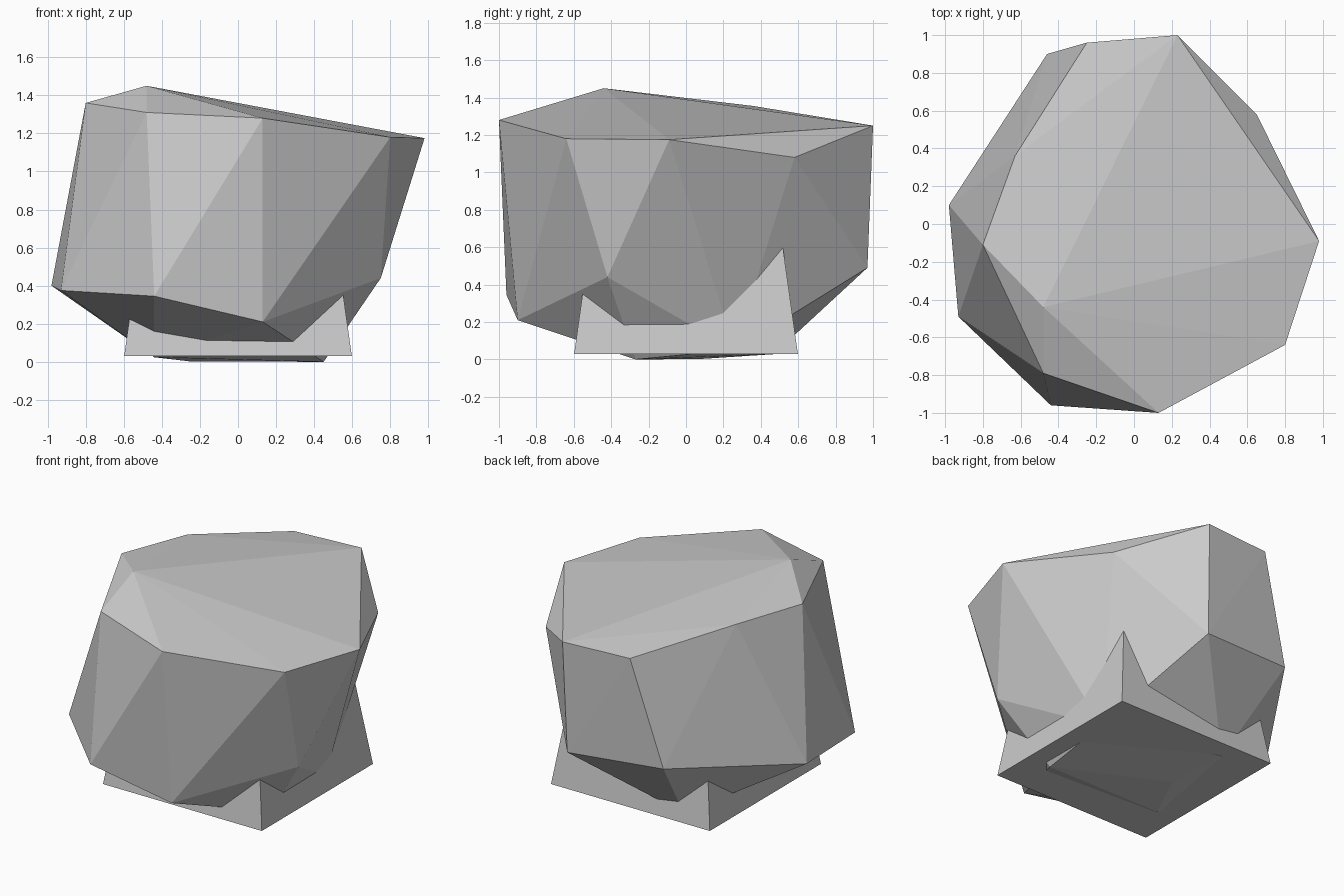
import bpy, bmesh

if "Cube" in bpy.data.objects:
    bpy.data.objects.remove(bpy.data.objects["Cube"])


def make_object(name, bm):
    bmesh.ops.recalc_face_normals(bm, faces=bm.faces)
    mesh = bpy.data.meshes.new(name)
    bm.to_mesh(mesh)
    bm.free()
    obj = bpy.data.objects.new(name, mesh)
    bpy.context.collection.objects.link(obj)
    return obj


# Faceted boulder: convex hull wrapped around its corner points
top_rim = [(-.48, -.44, 1.45), (-.80, -.11, 1.36), (-.63, .36, 1.355),
           (-.25, .96, 1.25), (.23, 1.0, 1.25), (.65, .58, 1.08),
           (.98, -.09, 1.175), (.80, -.64, 1.18), (.13, -1.0, 1.28),
           (-.48, -.79, 1.31)]
waist = [(-.44, -.96, .345), (-.93, -.49, .375), (-.98, .10, .40),
         (-.46, .90, .53), (.215, .97, .49), (.75, -.42, .44),
         (.13, -.90, .21)]
underside = [(.45, -.27, 0), (-.44, -.30, .024), (-.25, .07, .002),
             (-.31, .47, .028), (.48, .26, .05)]
bm = bmesh.new()
for p in top_rim + waist + underside:
    bm.verts.new(p)
hull = bmesh.ops.convex_hull(bm, input=bm.verts)
loose = [v for v in bm.verts if not v.link_faces]
bmesh.ops.delete(bm, geom=loose, context='VERTS')
make_object("boulder", bm)

# Square tapered plinth the boulder is sunk into
bm = bmesh.new()
bmesh.ops.create_cube(bm, size=2)
for v in bm.verts:
    half, z = (.598, .03) if v.co.z < 0 else (.515, .62)
    v.co = (v.co.x * half, v.co.y * half, z)
make_object("plinth", bm)
